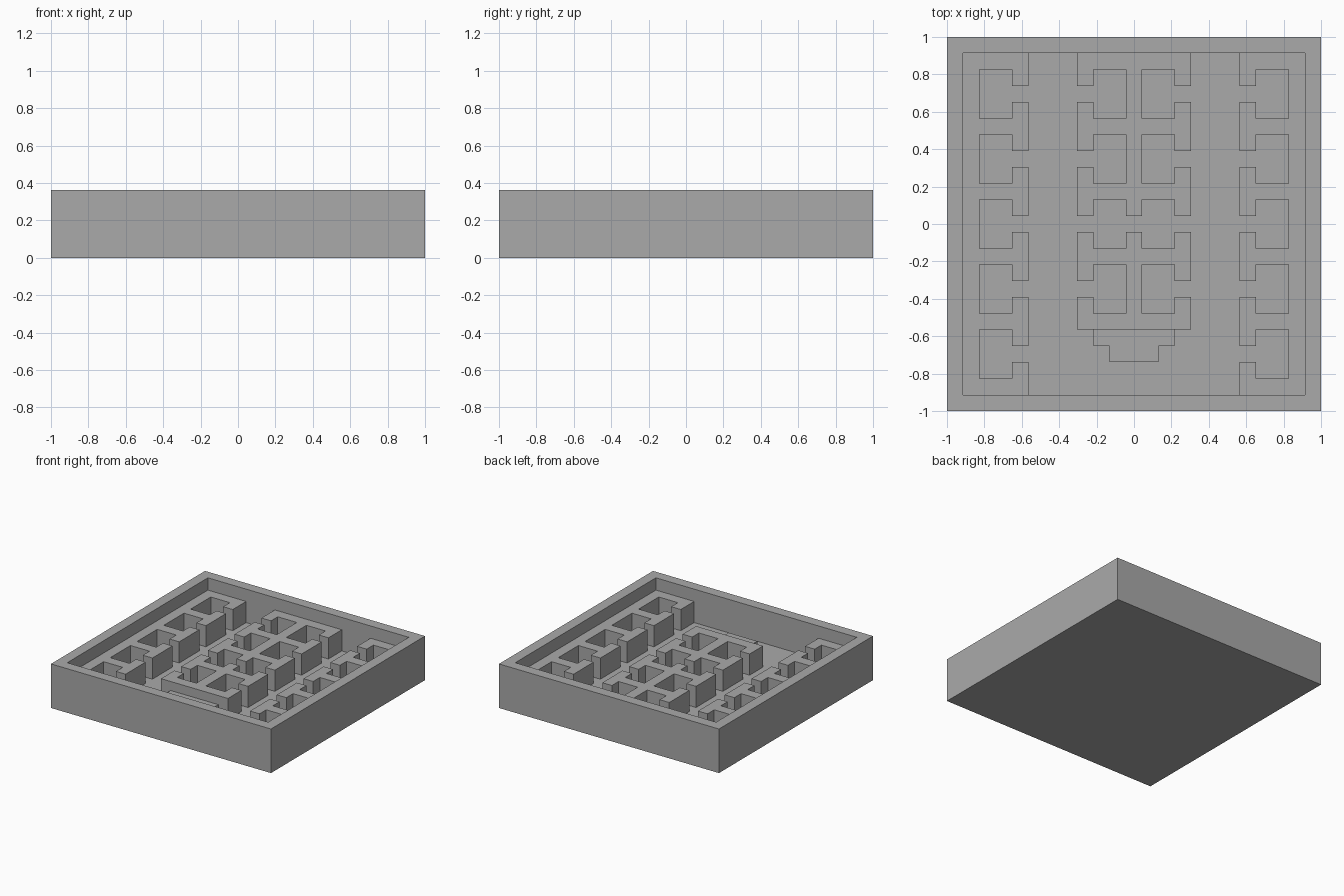
import bpy
import bmesh

if "Cube" in bpy.data.objects:
    bpy.data.objects.remove(bpy.data.objects["Cube"], do_unlink=True)

H = 1 / 23            # half a wall thickness; all plan points are multiples of it
FLOOR, STEP, WALL, RIM = 0.087, 0.187, 0.261, 0.362

GREY = (0.4, 0.4, 0.4, 1)
stone = bpy.data.materials.new("stone_grey")
stone.use_nodes = True
stone.diffuse_color = GREY
stone.node_tree.nodes["Principled BSDF"].inputs["Base Color"].default_value = GREY


def add_object(name, bm):
    bmesh.ops.recalc_face_normals(bm, faces=bm.faces)
    mesh = bpy.data.meshes.new(name)
    bm.to_mesh(mesh)
    bm.free()
    mesh.materials.append(stone)
    bpy.context.collection.objects.link(bpy.data.objects.new(name, mesh))


def raise_face(bm, face, height):
    """Extrude a face vertically and return the moved vertices' face in place."""
    geom = bmesh.ops.extrude_face_region(bm, geom=[face])["geom"]
    verts = [g for g in geom if isinstance(g, bmesh.types.BMVert)]
    bmesh.ops.translate(bm, verts=verts, vec=(0, 0, height))


def extrude_plan(name, plan, top):
    """Raise a closed floor plan from the tray floor into a solid."""
    bm = bmesh.new()
    face = bm.faces.new([bm.verts.new((x * H, y * H, FLOOR)) for x, y in plan])
    raise_face(bm, face, top - FLOOR)
    add_object(name, bm)


def room(edge, y):
    """Outline of a room with a narrow door, going up a wall edge."""
    near, far = edge - 2, edge - 6
    return [(edge, y - 1), (near, y - 1), (near, y - 3), (far, y - 3),
            (far, y + 3), (near, y + 3), (near, y + 1), (edge, y + 1)]


def flip_x(points):
    return [(-x, y) for x, y in reversed(points)]


def flip_y(points):
    return [(x, -y) for x, y in reversed(points)]


# Open tray with a raised rim
bm = bmesh.new()
bmesh.ops.create_cube(bm, size=1)
for v in bm.verts:
    v.co = (v.co.x * 2, v.co.y * 2, (v.co.z + 0.5) * RIM)
lid = max(bm.faces, key=lambda f: f.calc_center_median().z)
bmesh.ops.inset_region(bm, faces=[lid], thickness=2 * H, use_even_offset=True)
raise_face(bm, lid, FLOOR - RIM)
if lid.is_valid:
    bmesh.ops.delete(bm, geom=[lid], context='FACES_ONLY')
add_object("tray", bm)

# Side rows of five rooms opening to the corridors
row = [(-21, -21), (-13, -21)]
for y in range(-16, 17, 8):
    row += room(-13, y)
row += [(-13, 21), (-21, 21)]
extrude_plan("right_room_row", row, WALL)
extrude_plan("left_room_row", flip_x(row), WALL)


# Central block: each half ends in half of a hall crossed by a passage
def central_half(end, rooms):
    side = [(1, 1), (1, 3), (5, 3), (5, 1), (7, 1)]
    for y in rooms:
        side += room(7, y)
    side.append((7, end))
    return flip_x(side) + side


extrude_plan("central_back_rooms", central_half(21, [8, 16]), WALL)
extrude_plan("central_front_rooms", flip_y(central_half(13, [8])), WALL)

# Low stepped platform in front of the central block
platform = [(3, -17), (3, -15), (5, -15), (5, -13)]
extrude_plan("front_platform", flip_x(platform) + platform, STEP)
